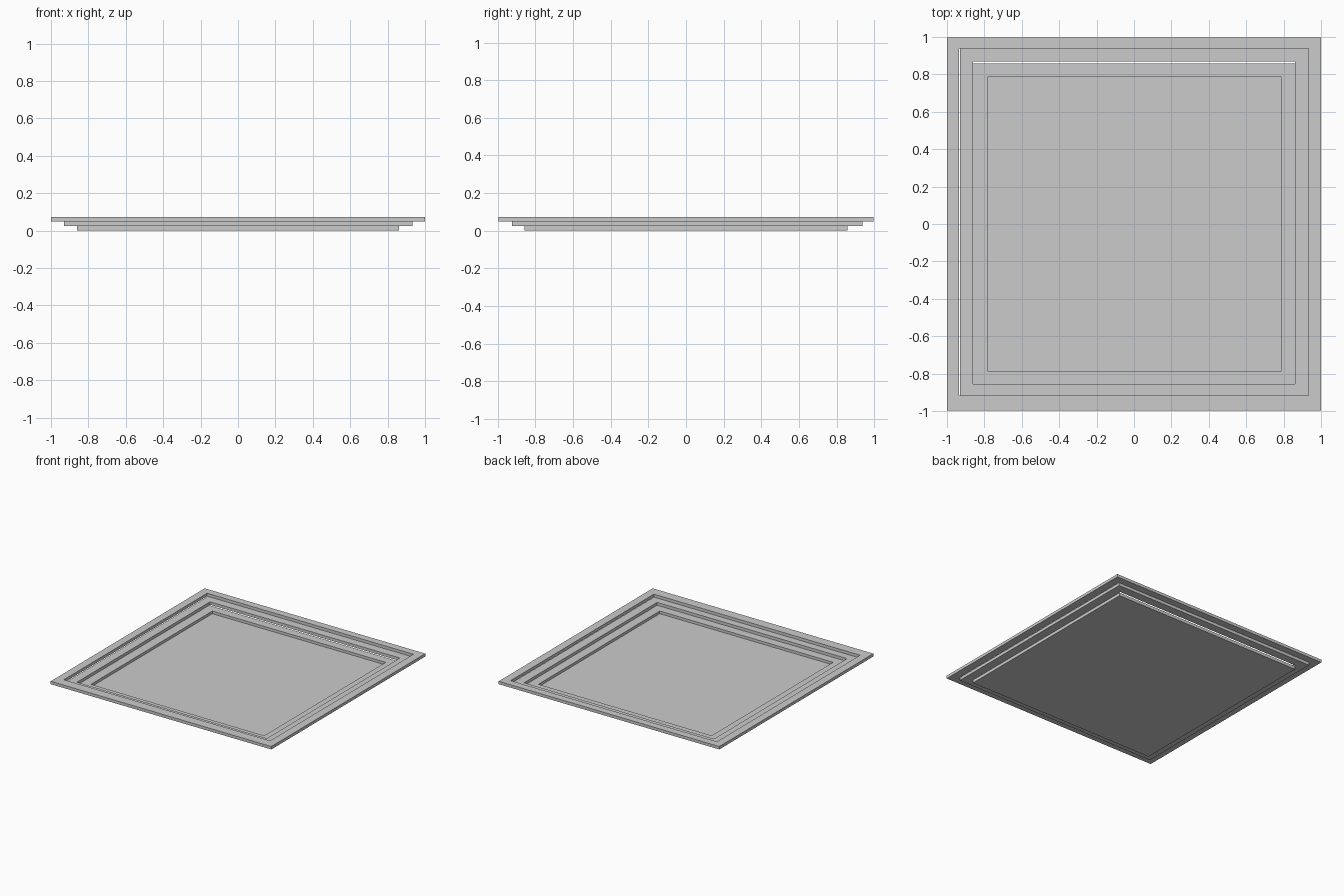
import bpy, bmesh

if "Cube" in bpy.data.objects:
    bpy.data.objects.remove(bpy.data.objects["Cube"])


def make_object(name, bm):
    bmesh.ops.recalc_face_normals(bm, faces=bm.faces[:])
    mesh = bpy.data.meshes.new(name)
    bm.to_mesh(mesh)
    bm.free()
    obj = bpy.data.objects.new(name, mesh)
    bpy.context.collection.objects.link(obj)
    return obj


def loop(bm, rect, z):
    x0, x1, y0, y1 = rect
    return [bm.verts.new((x, y, z)) for x, y in ((x0, y0), (x1, y0), (x1, y1), (x0, y1))]


def bridge(bm, a, b):
    for i in range(4):
        j = (i + 1) % 4
        bm.faces.new((a[i], a[j], b[j], b[i]))


def frame(name, outer, inner, z0, z1):
    """Square frame: a rectangular section carried round four corners."""
    bm = bmesh.new()
    loops = [loop(bm, outer, z0), loop(bm, outer, z1), loop(bm, inner, z1), loop(bm, inner, z0)]
    for i in range(4):
        bridge(bm, loops[i], loops[(i + 1) % 4])
    return make_object(name, bm)


def tray(name, outer, inner, z0, floor, z1):
    """Square plate with a shallow recess in its top."""
    bm = bmesh.new()
    loops = [loop(bm, outer, z0), loop(bm, outer, z1), loop(bm, inner, z1), loop(bm, inner, floor)]
    for a, b in zip(loops, loops[1:]):
        bridge(bm, a, b)
    bm.faces.new(loops[0])
    bm.faces.new(loops[3])
    return make_object(name, bm)


# Upper, widest frame
frame("upper_frame", (-1, 1, -0.997, 0.997), (-0.936, 0.934, -0.918, 0.937), 0.049, 0.073)

# Middle frame, set slightly towards the back
frame("middle_frame", (-0.93, 0.933, -0.924, 0.938), (-0.861, 0.861, -0.856, 0.868), 0.025, 0.049)

# Bottom tray with recessed floor panel
tray("bottom_tray", (-0.861, 0.861, -0.857, 0.857), (-0.784, 0.788, -0.785, 0.787), 0.0, 0.003, 0.025)
